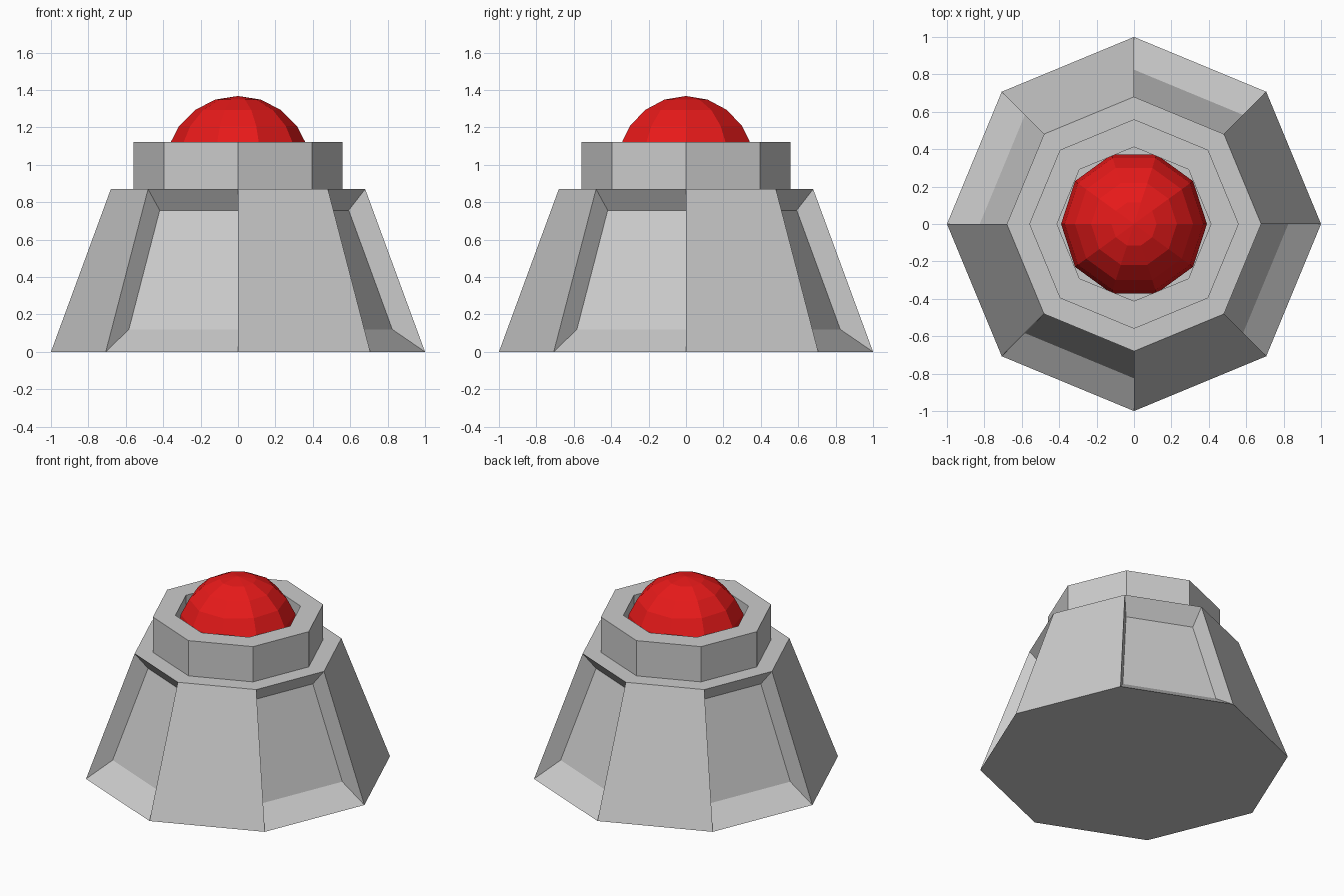
import bpy, bmesh
from math import sin, cos, pi, atan2, radians
from mathutils import Vector

if "Cube" in bpy.data.objects:
    bpy.data.objects.remove(bpy.data.objects["Cube"])


def lathe(profile, sides):
    """Revolve an (r, z) profile around z, first vertex on +x."""
    bm = bmesh.new()
    rings = []
    for i in range(sides):
        a = 2 * pi * i / sides
        rings.append([bm.verts.new((r * cos(a), r * sin(a), z)) for r, z in profile])
    for i in range(sides):
        p, q = rings[i], rings[(i + 1) % sides]
        for j in range(len(profile) - 1):
            bm.faces.new((p[j], q[j], q[j + 1], p[j + 1]))
    bmesh.ops.remove_doubles(bm, verts=bm.verts[:], dist=1e-4)
    bm.normal_update()
    return bm


def finish(bm, name, color=None):
    bmesh.ops.recalc_face_normals(bm, faces=bm.faces[:])
    mesh = bpy.data.meshes.new(name)
    bm.to_mesh(mesh)
    bm.free()
    obj = bpy.data.objects.new(name, mesh)
    bpy.context.collection.objects.link(obj)
    if color:
        mat = bpy.data.materials.new(name)
        mat.diffuse_color = color
        mat.use_nodes = True
        mat.node_tree.nodes["Principled BSDF"].inputs["Base Color"].default_value = mat.diffuse_color
        mesh.materials.append(mat)
    return obj


# Tapered eight-sided base, every other side pushed in as a recessed panel
bm = lathe([(0, 0), (1, 0), (0.68, 0.87), (0, 0.87)], 8)
panels = []
for f in bm.faces:
    c = f.calc_center_median()
    if 0.1 < c.z < 0.8 and int((atan2(c.y, c.x) % (2 * pi)) / (pi / 4)) % 2:
        panels.append(f)
for f in bmesh.ops.extrude_discrete_faces(bm, faces=panels)["faces"]:
    for v in f.verts:
        r, z = (0.825, 0.12) if v.co.z < 0.4 else (0.592, 0.757)
        flat = Vector((v.co.x, v.co.y, 0)).normalized()
        v.co = flat * r + Vector((0, 0, z))
finish(bm, "base")

# Collar ring around the lamp
finish(lathe([(0.56, 0.87), (0.56, 1.122), (0.412, 1.122), (0.412, 0.87)], 8), "collar")

# Red dome: ten-sided sphere sitting in the collar
R, n = 0.39, 10
arc = [(R * sin(pi * k / n), 0.978 + R * cos(pi * k / n)) for k in range(n + 1)]
finish(lathe(arc, n), "red_dome", (0.8, 0.01, 0.01, 1))
